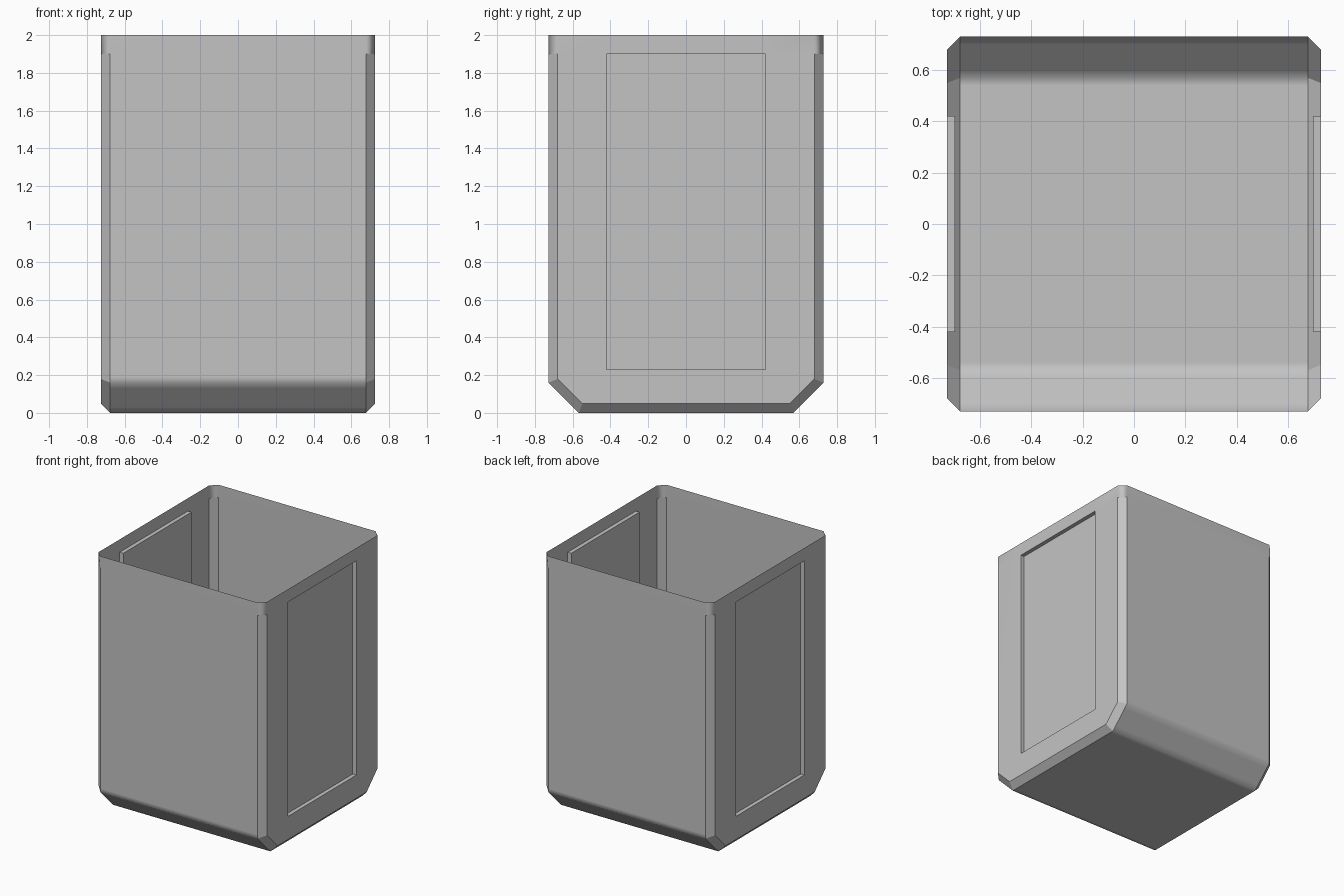
import bpy
import bmesh
from mathutils import Vector

cube = bpy.data.objects.get("Cube")
if cube:
    bpy.data.objects.remove(cube, do_unlink=True)

HALF_X, HALF_Y, TOP = 0.726, 0.728, 2.0
BEVEL = 0.049        # chamfer around both side walls
RIM = 1.9            # start of the smooth rim band
PANEL_Y, PANEL_LOW, PANEL_DEPTH = 0.42, 0.23, 0.031

grey = bpy.data.materials.new("light_grey")
grey.use_nodes = True
colour = (0.55, 0.55, 0.55, 1)
grey.diffuse_color = colour
grey.node_tree.nodes["Principled BSDF"].inputs["Base Color"].default_value = colour


def profile(inset):
    """Open U-shaped outline with cut lower corners, shrunk by inset."""
    y, low = HALF_Y - inset, inset
    corner_z = 0.16 + inset * 0.41
    corner_y = y - (corner_z - low)
    soft = 0.03
    half = [(y, TOP), (y, RIM), (y, corner_z + soft), (y, corner_z),
            (y - soft, corner_z - soft), (corner_y + soft, low + soft),
            (corner_y, low), (corner_y - soft, low)]
    return half + [(-a, b) for a, b in reversed(half)]


bm = bmesh.new()

# Outline rings from one side wall to the other
rings = []
for x, inset in ((-HALF_X, BEVEL), (BEVEL - HALF_X, 0),
                 (HALF_X - BEVEL, 0), (HALF_X, BEVEL)):
    rings.append([bm.verts.new((x, y, z)) for y, z in profile(inset)])
for a, b in zip(rings, rings[1:]):
    for i in range(len(a) - 1):
        bm.faces.new((a[i], a[i + 1], b[i + 1], b[i]))

# Side walls, each with a recessed panel
caps = [bm.faces.new(rings[0]), bm.faces.new(rings[-1])]
for co, no in (((0, PANEL_Y, 0), (0, 1, 0)), ((0, -PANEL_Y, 0), (0, 1, 0)),
               ((0, 0, PANEL_LOW), (0, 0, 1)), ((0, 0, RIM), (0, 0, 1))):
    walls = [f for f in bm.faces
             if all(abs(abs(v.co.x) - HALF_X) < 1e-4 for v in f.verts)]
    geom = set(walls)
    for f in walls:
        geom.update(f.edges, f.verts)
    bmesh.ops.bisect_plane(bm, geom=list(geom), dist=1e-5, plane_co=co, plane_no=no)
bmesh.ops.recalc_face_normals(bm, faces=bm.faces)
for side in (-1, 1):
    middle = Vector((side * HALF_X, 0, (RIM + PANEL_LOW) / 2))
    panel = min(bm.faces, key=lambda f: (f.calc_center_median() - middle).length)
    made = bmesh.ops.extrude_discrete_faces(bm, faces=[panel])["faces"]
    bmesh.ops.translate(bm, verts=made[0].verts[:], vec=(-side * PANEL_DEPTH, 0, 0))
bmesh.ops.recalc_face_normals(bm, faces=bm.faces)

# Crisp chamfers, soft rim corners and soft lower corners
for f in bm.faces:
    f.smooth = True
for e in bm.edges:
    a, b = (v.co for v in e.verts)
    d = b - a
    creased = len(e.link_faces) == 2 and e.calc_face_angle(0) > 0.3
    lower_corner = abs(d.x) > 1
    rim_corner = min(a.z, b.z) > RIM - 0.01 and abs(d.z) > 0.05
    rim_step = abs(d.z) < 1e-4 and abs(a.z - RIM) < 1e-3 and abs(d.x) > 0.01 and abs(d.y) > 0.01
    e.smooth = not (rim_step or (creased and not lower_corner and not rim_corner))

mesh = bpy.data.meshes.new("open_bin")
bm.to_mesh(mesh)
bm.free()
mesh.materials.append(grey)
shell = bpy.data.objects.new("open_bin", mesh)
bpy.context.collection.objects.link(shell)
weighted = shell.modifiers.new("even_shading", "WEIGHTED_NORMAL")
weighted.keep_sharp = True
